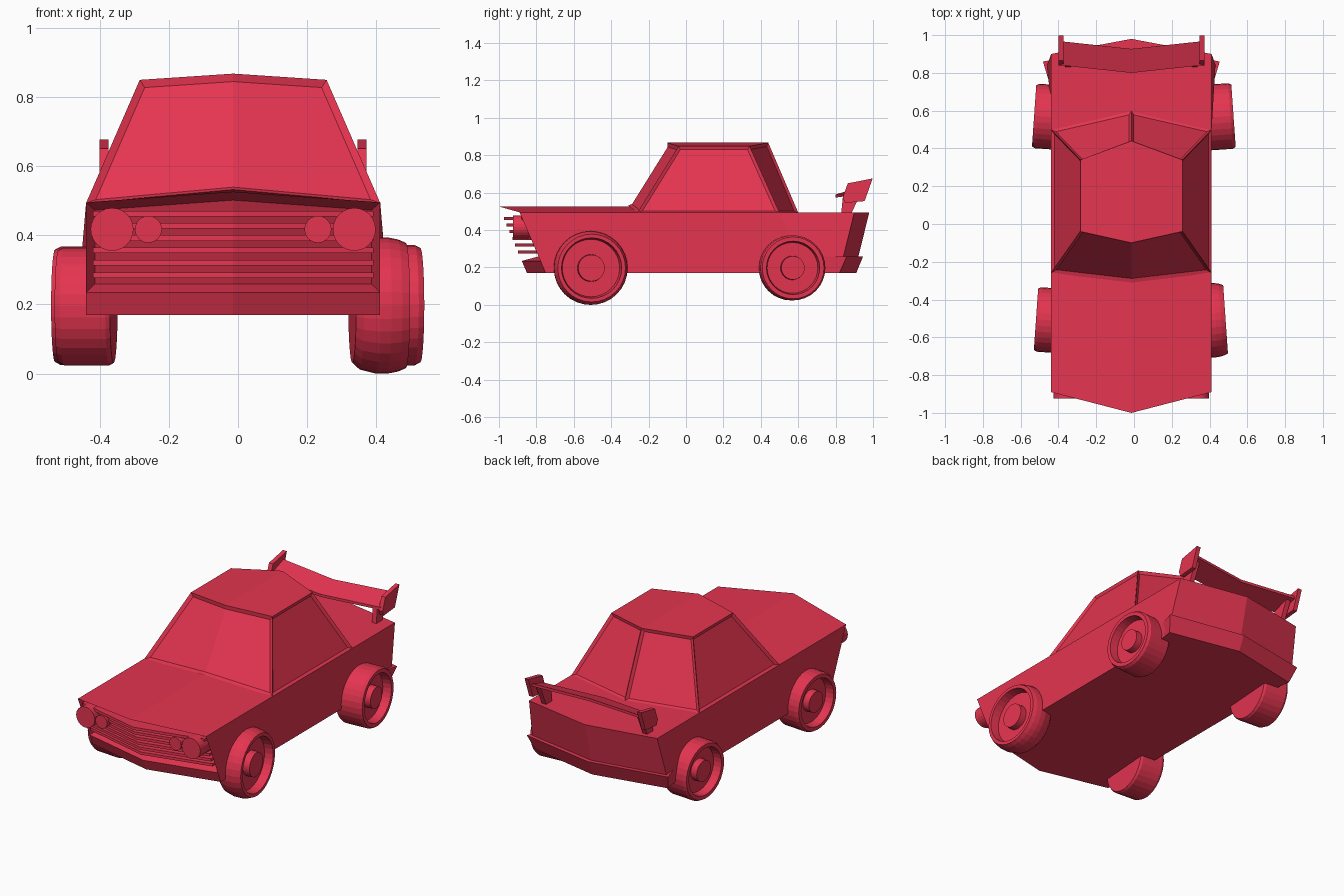
import bpy, bmesh
from math import sin, cos, pi, radians
from mathutils import Matrix, Vector

if "Cube" in bpy.data.objects:
    bpy.data.objects.remove(bpy.data.objects["Cube"])

CX = -0.014  # body centre line
red = bpy.data.materials.new("red_paint")
red.diffuse_color = (0.78, 0.035, 0.08, 1)
red.use_nodes = True
red.node_tree.nodes["Principled BSDF"].inputs["Base Color"].default_value = red.diffuse_color


def finish(name, bm, x=CX, y=0, z=0):
    bmesh.ops.recalc_face_normals(bm, faces=bm.faces)
    me = bpy.data.meshes.new(name)
    bm.to_mesh(me)
    bm.free()
    me.materials.append(red)
    ob = bpy.data.objects.new(name, me)
    ob.location = (x, y, z)
    bpy.context.collection.objects.link(ob)
    return ob


def loft(rings, caps=True):
    """Skin closed rings of equal length; returns bmesh, vertex rows, side faces."""
    bm = bmesh.new()
    rows = [[bm.verts.new(p) for p in r] for r in rings]
    n = len(rows[0])
    sides = [bm.faces.new((a[i], a[(i + 1) % n], b[(i + 1) % n], b[i]))
             for a, b in zip(rows, rows[1:]) for i in range(n)]
    if caps:
        bm.faces.new(rows[0][::-1])
        bm.faces.new(rows[-1])
    return bm, rows, sides


# Lower body: stations as (edge y, centre y, half width, z) for top, waist, floor
def station(top, waist, floor, ctr_z):
    (te, tc, tw, tz), (we, wc, ww, wz), (fe, fc, fw, fz) = top, waist, floor
    return [(-tw, te, tz), (0, tc, ctr_z), (tw, te, tz), (ww, we, wz),
            (fw, fe, fz), (0, fc, fz), (-fw, fe, fz), (-ww, we, wz)]


W = 0.425
stations = [
    station((-.89, -1.0, W, .495), (-.778, 0, W, .235), (-.75, -.85, W, .17), .526),
    station((-.26, -.31, W, .495), (-.26, 0, W, .235), (-.26, -.31, W, .17), .526),
    station((.50, .60, W, .495), (.60, 0, W, .26), (.60, .60, W, .17), .495),
    station((.90, .98, W, .495), (.842, 0, .445, .26), (.82, .89, .432, .17), .495),
]
bm, rows, _ = loft(stations, caps=False)
grille = []
for row, (cy, cz) in ((rows[0], (-.878, .235)), (rows[-1], (.922, .26))):
    lt, ct, rt, rm, rb, cb, lb, lm = row
    cm = bm.verts.new((0, cy, cz))
    pair = [bm.faces.new((lt, ct, cm, lm)), bm.faces.new((ct, rt, rm, cm))]
    bm.faces.new((lm, cm, cb, lb))
    bm.faces.new((cm, rm, rb, cb))
    grille = grille or pair
bmesh.ops.recalc_face_normals(bm, faces=bm.faces)
bmesh.ops.inset_region(bm, faces=grille, thickness=.026, use_even_offset=True)
bmesh.ops.translate(bm, verts=list({v for f in grille for v in f.verts}), vec=(0, .10, 0))
finish("lower_body", bm)


# Cabin with sunken windows
def plan(fe, fc, re, rc, w, ze, zf, zr):
    return [(-w, fe, ze), (0, fc, zf), (w, fe, ze), (w, re, ze), (0, rc, zr), (-w, re, ze)]


bm, rows, sides = loft([plan(-.26, -.31, .50, .60, W, .493, .532, .493),
                        plan(-.04, -.10, .34, .44, .27, .849, .867, .867)])
bmesh.ops.connect_verts(bm, verts=[rows[1][1], rows[1][4]])
bmesh.ops.recalc_face_normals(bm, faces=bm.faces)
bmesh.ops.inset_region(bm, faces=sides[0:2], thickness=.018, depth=-.014, use_even_offset=True)
bmesh.ops.inset_individual(bm, faces=sides[2:6], thickness=.016, depth=-.012, use_even_offset=True)
finish("cabin", bm)

# Rear bumper wedge
bm, _, _ = loft([[(-.42, .70, .17), (-.44, .82, .17), (0, .91, .17), (.44, .82, .17), (.42, .70, .17)],
                 [(-.42, .70, .26), (-.468, .86, .26), (0, .947, .26), (.468, .86, .26), (.42, .70, .26)]])
finish("rear_bumper", bm)

# Grille slats following the V-shaped nose
for i, z in enumerate((.462, .428, .392, .356, .32, .284)):
    c = -1.0 + .15 * (.525 - z) / .355
    e = -.89 + .14 * (.495 - z) / .325
    outline = [(-.405, e), (0, c), (.405, e), (.405, e + .11), (0, c + .11), (-.405, e + .11)]
    bm, _, _ = loft([[(x, y, z + d) for x, y in outline] for d in (-.008, .008)])
    finish(f"grille_slat_{i + 1}", bm)

# Headlights
for side, label in ((-1, "left"), (1, "right")):
    for x, r, kind in ((.35, .062, "outer"), (.245, .039, "inner")):
        bm = bmesh.new()
        bmesh.ops.create_cone(bm, cap_ends=True, segments=24, radius1=r, radius2=r, depth=.14,
                              matrix=Matrix.Rotation(pi / 2, 4, 'X'))
        finish(f"{label}_{kind}_headlight", bm, CX + side * x, -.855, .417)


# Wheels: lathed around x, dished with a raised hub, toed out slightly
def wheel(name, side, face_x, y, z, r, w, tread):
    h = w / 2
    prof = [(-h, .3 * r)] + [(a * w, k * r) for a, k in tread] + [
        (h, .82 * r), (h - .05, .78 * r), (h - .05, .37 * r), (h - .01, .36 * r)]
    n = 32
    rings = [[(side * a, rr * cos(2 * pi * k / n), rr * sin(2 * pi * k / n)) for k in range(n)]
             for a, rr in prof]
    bm, _, _ = loft(rings)
    ob = finish(name, bm, face_x - side * h, y, z)
    ob.rotation_euler.z = side * radians(4)


flat = [(-.5, .96), (-.42, 1), (.4, 1), (.5, .95)]
bulged = [(-.5, .84), (-.36, .94), (-.05, 1), (.15, 1), (.35, .97), (.5, .92)]
wheel("front_right_wheel", 1, .485, -.51, .197, .197, .155, bulged)
wheel("front_left_wheel", -1, -.519, -.51, .195, .171, .16, flat)
wheel("rear_right_wheel", 1, .527, .567, .198, .174, .165, flat)
wheel("rear_left_wheel", -1, -.529, .567, .196, .171, .165, flat)

# Rear wing: swept slab tilted up at the back
f = [(-.37, .84, .595), (0, .80, .59), (.37, .84, .595)]
b = [(.37, .967, .64), (0, .927, .63), (-.37, .967, .64)]
bm, _, _ = loft([[(x, y, z - d) for x, y, z in f + b] for d in (.016, 0)])
finish("wing_blade", bm)


# Wing end plates and struts
def plate(name, x, t, profile):
    bm, _, _ = loft([[(x + d, y, z) for y, z in profile] for d in (-t / 2, t / 2)])
    finish(name, bm)


for s, label in ((-1, "left"), (1, "right")):
    plate(f"{label}_wing_end_plate", s * .373, .026,
          [(.838, .575), (.865, .65), (.998, .676), (.955, .555), (.85, .545)])
    plate(f"{label}_wing_strut", s * .335, .03,
          [(.83, .49), (.84, .592), (.945, .622), (.885, .49)])
